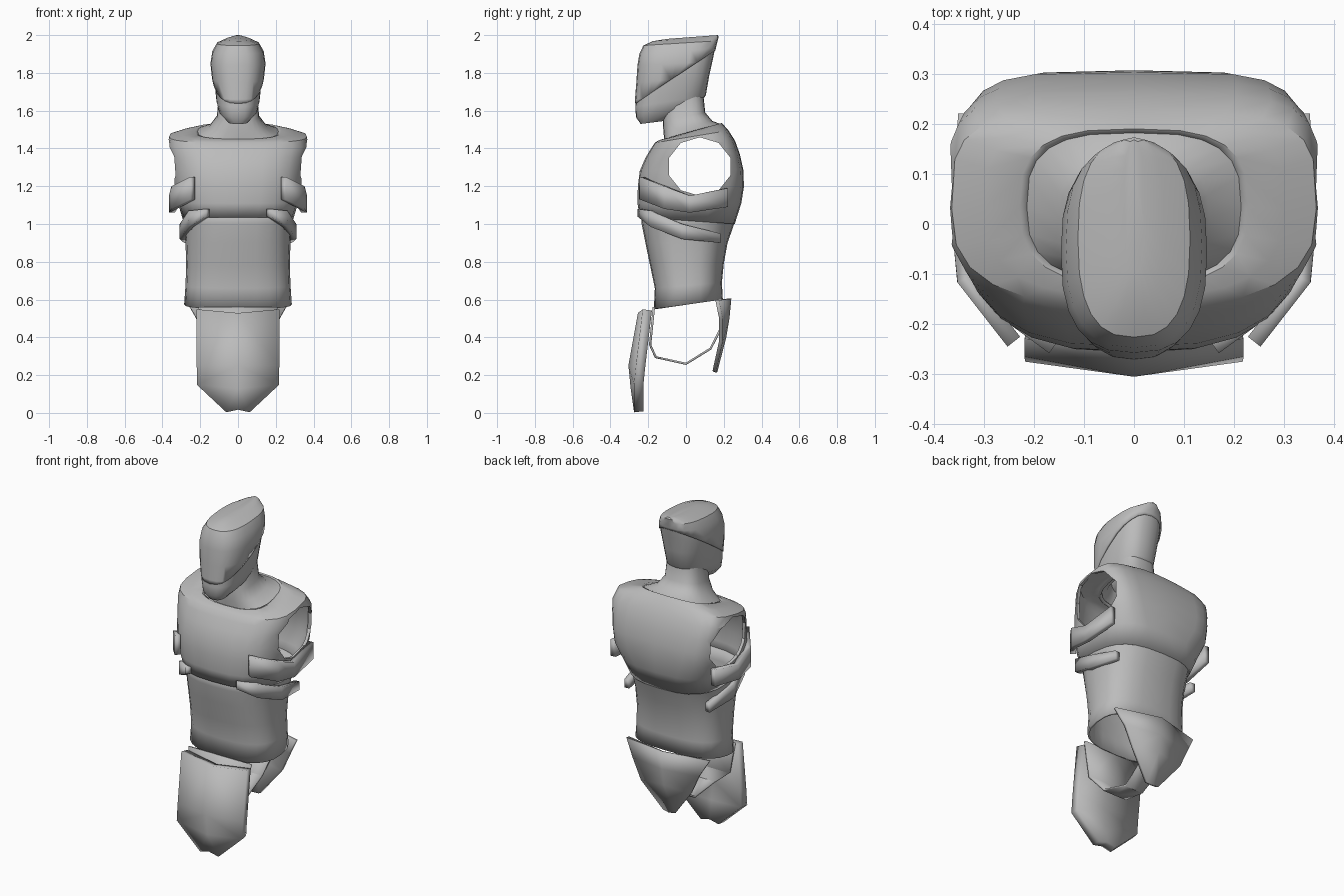
import bpy
import bmesh
from math import cos, sin, pi, copysign, radians

cube = bpy.data.objects.get("Cube")
if cube:
    bpy.data.objects.remove(cube, do_unlink=True)

GREY = (0.5, 0.5, 0.5, 1.0)
grey = bpy.data.materials.new("plain_grey")
grey.use_nodes = True
grey.diffuse_color = GREY
grey.node_tree.nodes["Principled BSDF"].inputs["Base Color"].default_value = GREY


def finish(name, bm):
    bmesh.ops.recalc_face_normals(bm, faces=bm.faces[:])
    mesh = bpy.data.meshes.new(name)
    bm.to_mesh(mesh)
    bm.free()
    mesh.materials.append(grey)
    obj = bpy.data.objects.new(name, mesh)
    bpy.context.collection.objects.link(obj)
    return obj


def smooth(obj, angle=35):
    bpy.ops.object.select_all(action="DESELECT")
    obj.select_set(True)
    bpy.context.view_layer.objects.active = obj
    bpy.ops.object.shade_smooth_by_angle(angle=radians(angle))


def thicken(obj, amount, offset):
    mod = obj.modifiers.new("thickness", "SOLIDIFY")
    mod.thickness = amount
    mod.offset = offset


def mirror(obj, bisect=False):
    mod = obj.modifiers.new("mirror", "MIRROR")
    mod.use_axis = (True, False, False)
    mod.use_bisect_axis = (bisect, False, False)


def loft(rings, power, bottom=False, top=False, segs=24):
    """Rings: half width, front y, back y, front z, back z, optional back power."""
    bm = bmesh.new()
    loops = []
    for w, yf, yb, zf, zb, *back in rings:
        loop = []
        for i in range(segs):
            a = 2 * pi * i / segs
            p = back[0] if back and sin(a) > 0 else power
            u = copysign(abs(cos(a)) ** (2 / p), cos(a))
            v = copysign(abs(sin(a)) ** (2 / p), sin(a))
            t = (v + 1) / 2
            loop.append(bm.verts.new((w * u, yf + (yb - yf) * t, zf + (zb - zf) * t)))
        loops.append(loop)
    for low, high in zip(loops, loops[1:]):
        for i in range(segs):
            j = (i + 1) % segs
            bm.faces.new((low[i], low[j], high[j], high[i]))
    if bottom:
        bm.faces.new(loops[0])
    if top:
        bm.faces.new(loops[-1])
    return bm


def panel(name, pairs):
    """Strip of quads between paired edge points."""
    bm = bmesh.new()
    rows = [[bm.verts.new(p) for p in pair] for pair in pairs]
    for a, b in zip(rows, rows[1:]):
        bm.faces.new((a[0], a[1], b[1], b[0]))
    return finish(name, bm)


# Waist
waist = finish("waist", loft([
    (0.285, -0.17, 0.195, 0.55, 0.60),
    (0.278, -0.165, 0.19, 0.66, 0.69),
    (0.274, -0.19, 0.20, 0.78, 0.79),
    (0.278, -0.215, 0.22, 0.90, 0.90),
    (0.285, -0.235, 0.255, 1.00, 1.00),
    (0.30, -0.24, 0.275, 1.07, 1.07)], 2.6))
thicken(waist, 0.012, -1)
smooth(waist)

# Chest shell with a tilted collar opening
chest = finish("chest", loft([
    (0.29, -0.245, 0.258, 1.035, 1.00, 2.8),
    (0.318, -0.257, 0.293, 1.11, 1.11, 3.2),
    (0.342, -0.255, 0.307, 1.20, 1.20, 4.2),
    (0.348, -0.245, 0.303, 1.28, 1.29, 4.8),
    (0.360, -0.215, 0.285, 1.35, 1.37, 4.8),
    (0.373, -0.185, 0.26, 1.40, 1.44, 4.5),
    (0.364, -0.165, 0.225, 1.43, 1.495, 4),
    (0.30, -0.145, 0.205, 1.443, 1.518, 3.5),
    (0.228, -0.122, 0.19, 1.45, 1.535, 3),
    (0.206, -0.11, 0.176, 1.44, 1.525, 3)], 2.7))
thicken(chest, 0.018, -1)

# Armhole, cut on one side and mirrored
bm = bmesh.new()
bmesh.ops.create_cone(bm, cap_ends=True, segments=10, radius1=1, radius2=1, depth=1)
for v in bm.verts:
    x, y, z = v.co
    v.co = (0.39 + 0.24 * z, 0.073 + 0.17 * x, 1.304 + 0.155 * y)
cutter = finish("armhole_cutter", bm)
cutter.hide_render = True
cutter.hide_viewport = True
cut = chest.modifiers.new("armhole", "BOOLEAN")
cut.operation = "DIFFERENCE"
cut.solver = "EXACT"
cut.object = cutter
mirror(chest, bisect=True)
smooth(chest)

# Neck, flaring out to fill the collar
smooth(finish("neck", loft([
    (0.214, -0.115, 0.182, 1.447, 1.53, 3),
    (0.15, -0.12, 0.14, 1.49, 1.545),
    (0.112, -0.122, 0.102, 1.55, 1.59),
    (0.10, -0.11, 0.09, 1.70, 1.70)], 2.7)), 50)

# Head under the hood
smooth(finish("head", loft([
    (0.05, -0.24, -0.12, 1.53, 1.545),
    (0.10, -0.265, 0.06, 1.565, 1.63),
    (0.114, -0.268, 0.105, 1.62, 1.68),
    (0.126, -0.25, 0.122, 1.75, 1.78),
    (0.133, -0.24, 0.142, 1.85, 1.87),
    (0.118, -0.225, 0.155, 1.90, 1.935)], 2.6, bottom=True, top=True)))

# Hood, trimmed along a slanted edge
bm = loft([
    (0.114, -0.273, 0.11, 1.60, 1.65),
    (0.12, -0.27, 0.115, 1.66, 1.70),
    (0.137, -0.263, 0.128, 1.75, 1.78),
    (0.146, -0.257, 0.145, 1.84, 1.86),
    (0.136, -0.247, 0.158, 1.90, 1.93),
    (0.112, -0.226, 0.168, 1.945, 1.97),
    (0.06, -0.175, 0.173, 1.968, 1.992),
    (0.02, -0.10, 0.168, 1.98, 2.0)], 2.6, top=True)
bmesh.ops.bisect_plane(bm, geom=bm.verts[:] + bm.edges[:] + bm.faces[:],
                       plane_co=(0, -0.26, 1.645), plane_no=(0, -0.27, 0.41),
                       clear_inner=True)
hood = finish("hood", bm)
thicken(hood, 0.012, -1)
smooth(hood)

# Side straps: (x, y, top z, bottom z) along each path
STRAPS = {
    "upper_side_straps": [(0.24, -0.235, 1.25, 1.13), (0.338, -0.11, 1.20, 1.08),
                          (0.35, 0.02, 1.15, 1.06), (0.335, 0.22, 1.19, 1.09)],
    "lower_side_straps": [(0.16, -0.245, 1.08, 1.04), (0.25, -0.18, 1.07, 0.985),
                          (0.293, -0.02, 1.00, 0.92), (0.27, 0.18, 0.95, 0.90)],
}
for name, path in STRAPS.items():
    strap = panel(name, [((x, y, top), (x, y, low)) for x, y, top, low in path])
    thicken(strap, 0.032, 0)
    mirror(strap)
    smooth(strap, 20)

# Cloth panels and crotch strap, half modelled as (centre, edge) pairs
front_cloth = panel("front_cloth", [
    ((0, -0.23, 0.525), (0.215, -0.205, 0.545)),
    ((0, -0.28, 0.25), (0.215, -0.24, 0.25)),
    ((0, -0.268, 0.13), (0.215, -0.25, 0.15)),
    ((0, -0.25, 0.02), (0.06, -0.25, 0.006))])
rear_flap = panel("rear_flap", [
    ((0, 0.23, 0.605), (0.275, 0.165, 0.597)),
    ((0, 0.22, 0.50), (0.22, 0.185, 0.50)),
    ((0, 0.203, 0.40), (0.165, 0.185, 0.38)),
    ((0, 0.155, 0.215), (0.04, 0.15, 0.22))])
CROTCH = [(-0.17, 0.56, 0.21), (-0.19, 0.36, 0.16), (-0.16, 0.295, 0.08),
          (0, 0.26, 0.06), (0.13, 0.34, 0.07), (0.19, 0.46, 0.10)]
crotch_strap = panel("crotch_strap", [((0, y, z), (w, y, z)) for y, z, w in CROTCH])
for obj, amount in ((front_cloth, 0.05), (rear_flap, 0.02), (crotch_strap, 0.012)):
    mirror(obj)
    thicken(obj, amount, 0)
    smooth(obj, 25)
